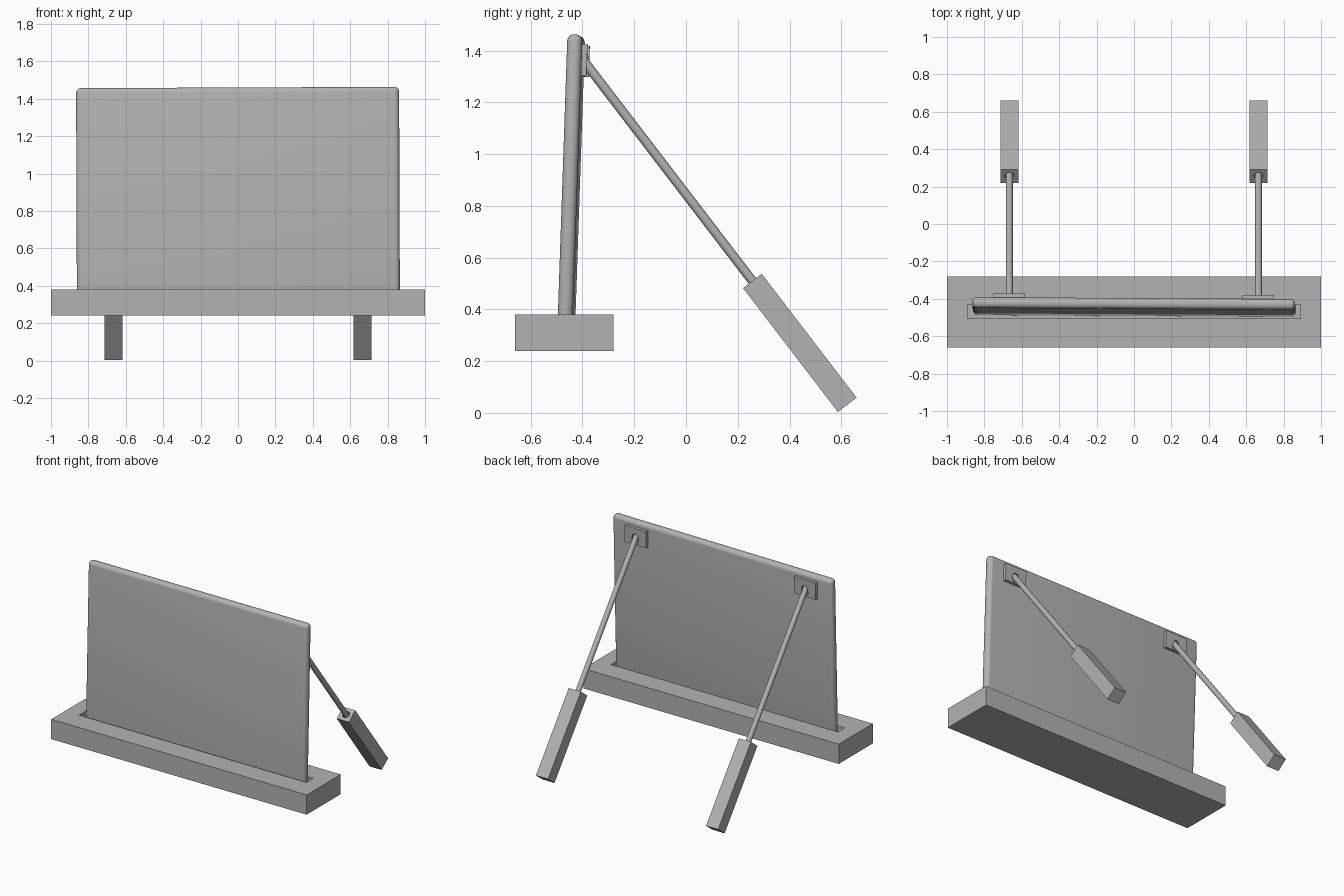
import bpy, bmesh
from mathutils import Matrix, Vector, Euler

old = bpy.data.objects.get("Cube")
if old:
    bpy.data.objects.remove(old, do_unlink=True)

grey = bpy.data.materials.new("plain grey")
grey.use_nodes = True
COLOR = (0.45, 0.45, 0.45, 1)
grey.diffuse_color = COLOR
grey.node_tree.nodes["Principled BSDF"].inputs["Base Color"].default_value = COLOR


def finish(name, bm, matrix):
    mesh = bpy.data.meshes.new(name)
    bm.to_mesh(mesh)
    bm.free()
    mesh.materials.append(grey)
    obj = bpy.data.objects.new(name, mesh)
    obj.matrix_world = matrix
    bpy.context.collection.objects.link(obj)
    return obj


def box(name, size, matrix):
    bm = bmesh.new()
    bmesh.ops.create_cube(bm, size=1)
    bmesh.ops.scale(bm, vec=size, verts=bm.verts)
    return finish(name, bm, matrix)


def cylinder(name, radius, length, matrix):
    bm = bmesh.new()
    bmesh.ops.create_cone(bm, cap_ends=True, segments=32, radius1=radius,
                          radius2=radius, depth=length)
    return finish(name, bm, matrix)


def activate(obj):
    bpy.ops.object.select_all(action='DESELECT')
    obj.select_set(True)
    bpy.context.view_layer.objects.active = obj


def smooth(obj):
    activate(obj)
    bpy.ops.object.shade_smooth_by_angle()


def cut(obj, cutter):
    cutter.hide_render = True
    mod = obj.modifiers.new("cut", 'BOOLEAN')
    mod.operation = 'DIFFERENCE'
    mod.solver = 'EXACT'
    mod.object = cutter
    activate(obj)
    bpy.ops.object.modifier_apply(modifier=mod.name)
    bpy.data.objects.remove(cutter, do_unlink=True)


def at(x, y, z):
    return Matrix.Translation((x, y, z))


# Base block with a long slot
base = box("base", (2, 0.38, 0.14), at(0, -0.47, 0.31))
cut(base, box("slot_cutter", (1.78, 0.075, 0.16), at(0, -0.468, 0.38)))

# Leaning panel with rounded edges, standing in the slot
lean = at(0, -0.444, 0.88) @ Euler((-0.034, -0.004, -0.006)).to_matrix().to_4x4()
panel = box("panel", (1.727, 0.058, 1.16), lean)
bevel = panel.modifiers.new("round", 'BEVEL')
bevel.width = 0.026
bevel.segments = 6
activate(panel)
bpy.ops.object.modifier_apply(modifier=bevel.name)
smooth(panel)

# Two props: mounting plate, rod and drilled foot
turn = Matrix.Rotation(0.6536, 4, 'X')
axis = turn @ Vector((0, 0, 1))
for side, x in (("right", -0.666), ("left", 0.666)):
    foot_top = Vector((x, 0.2565, 0.51))
    rod_top = foot_top + axis * 1.078

    def along(point, offset):
        return Matrix.Translation(point + axis * offset) @ turn

    plate = box(side + "_plate", (0.17, 0.022, 0.12), lean @ at(x, 0.0385, 0.483))
    cut(plate, cylinder("hole_cutter", 0.026, 0.2, along(rod_top, -0.1)))

    foot = box(side + "_foot", (0.095, 0.091, 0.603), along(foot_top, -0.3015))
    cut(foot, cylinder("hole_cutter", 0.024, 0.3, along(foot_top, 0)))

    rod = cylinder(side + "_rod", 0.018, 1.228, along(foot_top, 0.464))
    for part in (plate, foot, rod):
        smooth(part)
